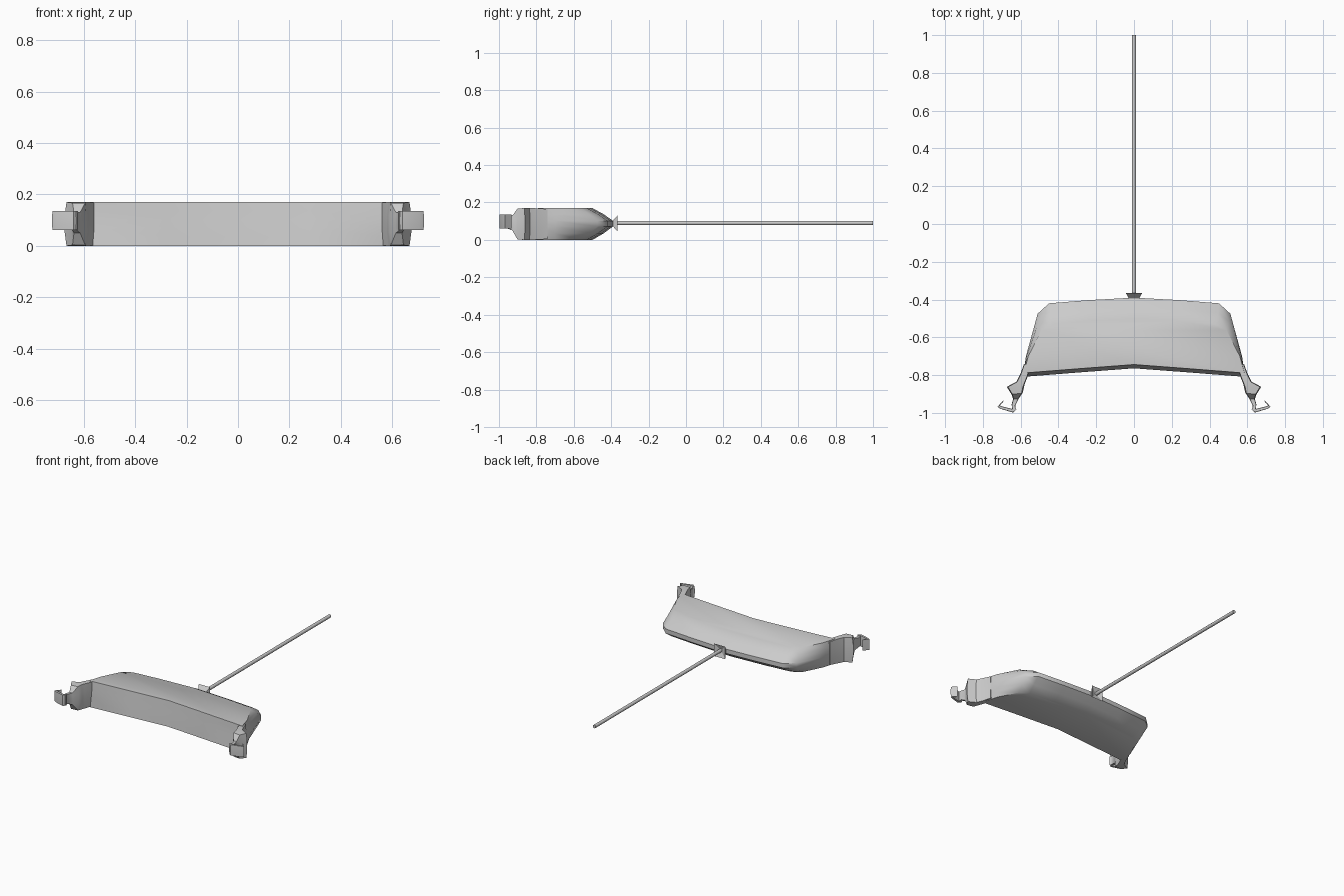
import bpy, bmesh, math
from mathutils import Vector

if "Cube" in bpy.data.objects:
    bpy.data.objects.remove(bpy.data.objects["Cube"])


def loft(name, rings, smooth=40, mirror=False):
    """Skin a list of equal-length closed rings and cap both ends."""
    bm = bmesh.new()
    vs = [[bm.verts.new(p) for p in r] for r in rings]
    n = len(vs[0])
    for a, b in zip(vs, vs[1:]):
        for i in range(n):
            j = (i + 1) % n
            bm.faces.new((a[i], a[j], b[j], b[i]))
    bm.faces.new(vs[0][::-1])
    bm.faces.new(vs[-1])
    bmesh.ops.recalc_face_normals(bm, faces=bm.faces)
    me = bpy.data.meshes.new(name)
    bm.to_mesh(me)
    bm.free()
    ob = bpy.data.objects.new(name, me)
    bpy.context.collection.objects.link(ob)
    if mirror:
        ob.modifiers.new("mirror", 'MIRROR').use_mirror_merge = False
    bpy.ops.object.select_all(action='DESELECT')
    ob.select_set(True)
    bpy.context.view_layer.objects.active = ob
    if smooth:
        bpy.ops.object.shade_smooth_by_angle(angle=math.radians(smooth))
    return ob


# Body: stacked outlines, rounded at the back, slightly sloped at the front
def outline(z, inset, side, lip):
    half = [(0.0, -0.39 - inset), (0.24, -0.403 - inset),
            (0.45 - side, -0.42 - inset), (0.51 - side, -0.475 - inset * 0.8),
            (0.572 - side * 0.6, -0.70), (0.585, -0.79),
            (0.56, -0.785 - lip), (0.28, -0.763 - lip), (0.0, -0.742 - lip)]
    left = [(-x, y) for x, y in half[-2:0:-1]]
    return [(x, y, z) for x, y in half + left]


loft("curved_body", [outline(*a) for a in (
    (0.0, 0.11, 0.02, 0.022), (0.035, 0.05, 0.006, 0.018),
    (0.072, 0.0, 0.0, 0.014), (0.102, 0.0, 0.0, 0.01),
    (0.137, 0.05, 0.006, 0.006), (0.17, 0.11, 0.02, 0.002))], 45)


# Arms: tall sections that flare into a wing and then pinch to a neck
def section(inner, outer, h, zc=0.085):
    a, b = Vector(inner), Vector(outer)
    m = (a + b) / 2
    c = a.lerp(m, 0.15)
    d = b.lerp(m, 0.15)
    return [(c.x, c.y, zc - h), (d.x, d.y, zc - h), (b.x, b.y, zc - h * 0.4),
            (b.x, b.y, zc + h * 0.4), (d.x, d.y, zc + h), (c.x, c.y, zc + h),
            (a.x, a.y, zc + h * 0.4), (a.x, a.y, zc - h * 0.4)]


loft("side_arm", [section(*s) for s in (
    ((0.55, -0.75), (0.582, -0.74), 0.08),
    ((0.562, -0.805), (0.602, -0.795), 0.084),
    ((0.578, -0.845), (0.622, -0.835), 0.085),
    ((0.583, -0.868), (0.674, -0.862), 0.085),
    ((0.590, -0.895), (0.648, -0.902), 0.082),
    ((0.612, -0.927), (0.640, -0.928), 0.04, 0.09),
    ((0.628, -0.960), (0.648, -0.955), 0.033, 0.096),
    ((0.626, -0.990), (0.645, -0.980), 0.035, 0.098))], 35, True)

# Hooks: thin strip bent outwards and back at each arm end
loft("end_hook", [section(a, b, 0.037, 0.098) for a, b in (
    ((0.622, -0.982), (0.628, -0.970)),
    ((0.640, -0.998), (0.640, -0.980)),
    ((0.706, -0.979), (0.698, -0.966)),
    ((0.723, -0.968), (0.710, -0.962)),
    ((0.693, -0.934), (0.690, -0.938)))], 35, True)

# Socket: square flange flaring away from the body
def square(y, w, h, zc=0.088):
    return [(sx * w, y, zc + sz * h)
            for sx, sz in ((-1, -1), (1, -1), (1, 1), (-1, 1))]


loft("handle_socket", [square(-0.405, 0.028, 0.012), square(-0.39, 0.03, 0.016),
                       square(-0.366, 0.043, 0.043), square(-0.378, 0.012, 0.012)], 0)

# Handle: long thin rod
def circle(y, r):
    return [(r * math.cos(math.tau * (i + .5) / 8), y,
             0.09 + r * math.sin(math.tau * (i + .5) / 8)) for i in range(8)]


loft("long_handle", [circle(-0.40, 0.012), circle(1.0, 0.012)], 50)
